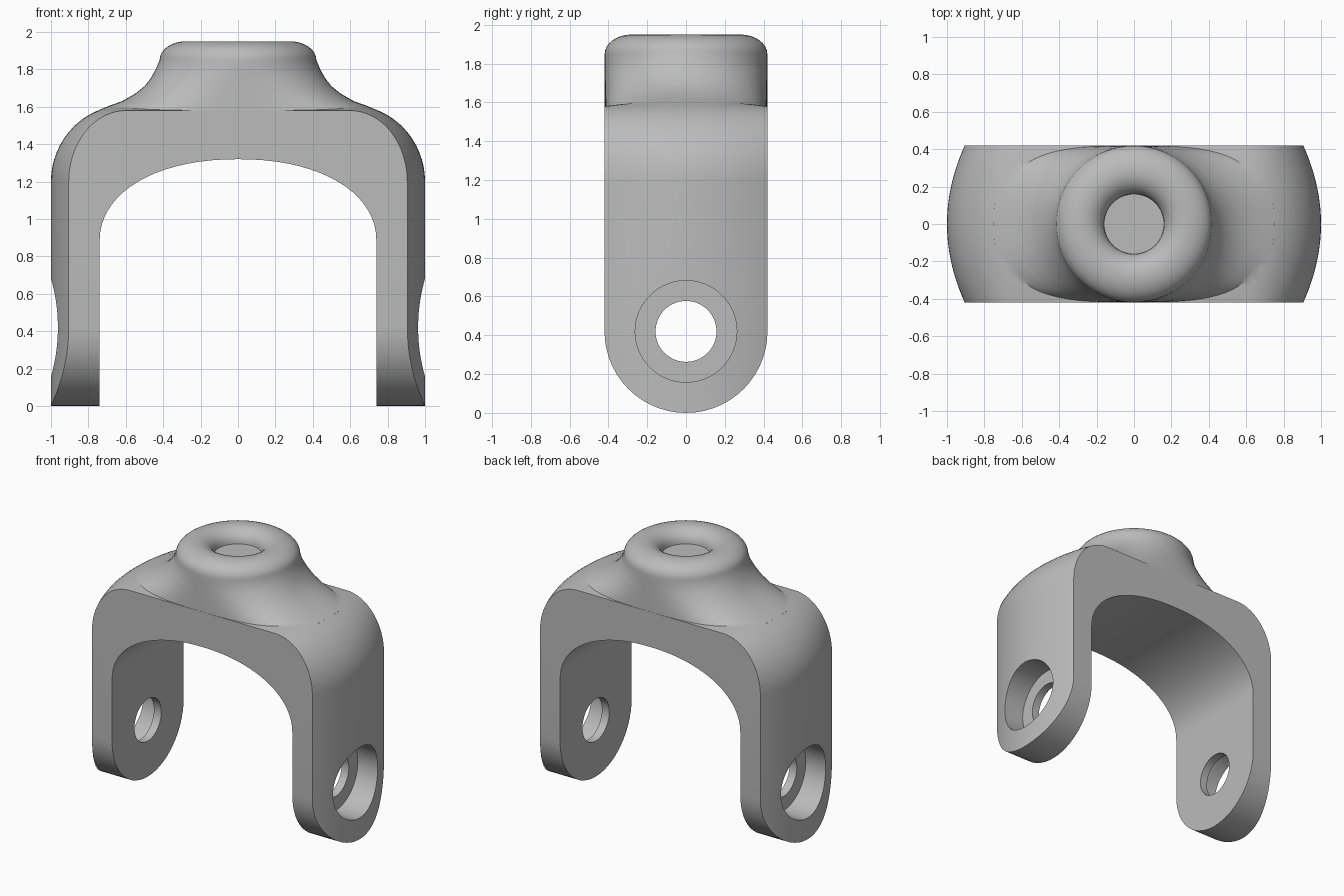
import bpy, bmesh, math
from math import sin, cos, pi, copysign
from mathutils import Matrix

if "Cube" in bpy.data.objects:
    bpy.data.objects.remove(bpy.data.objects["Cube"])

HALF = 0.42      # half depth, also the radius of the rounded leg ends
ROWS = 28        # rows across the depth
ARC = 16         # steps along each shoulder

steel = bpy.data.materials.new("grey_steel")
steel.use_nodes = True
steel.diffuse_color = (0.5, 0.5, 0.5, 1)
steel.node_tree.nodes["Principled BSDF"].inputs["Base Color"].default_value = (0.5, 0.5, 0.5, 1)


def finish(bm, name):
    bmesh.ops.recalc_face_normals(bm, faces=bm.faces)
    mesh = bpy.data.meshes.new(name)
    bm.to_mesh(mesh)
    bm.free()
    mesh.materials.append(steel)
    obj = bpy.data.objects.new(name, mesh)
    bpy.context.collection.objects.link(obj)
    return obj


def power(v, n):
    return copysign(abs(v) ** n, v)


def shoulder(foot, flat, spring, rise, top, n=2.0):
    """Half profile from the foot, up the leg, round the shoulder to the centre."""
    pts = [foot]
    for i in range(ARC + 1):
        a = pi / 2 * i / ARC
        pts.append((flat + (foot[0] - flat) * power(cos(a), 2 / n),
                    spring + rise * power(sin(a), 2 / n)))
    return pts + [(flat * 0.5, top), (0, top)]


def whole(half):
    return half + [(-x, z) for x, z in reversed(half[:-1])]


# Fork: crowned outer skin, plain inner arch, rounded leg ends
def make_fork():
    bm = bmesh.new()
    rings = []
    for j in range(ROWS + 1):
        phi = -pi / 2 + pi * j / ROWS
        y, crown = HALF * sin(phi), cos(phi) ** 2
        low = HALF - HALF * cos(phi)
        edge = shoulder((0.905, low), 0.60, 1.2, 0.38, 1.58)
        mid = shoulder((1.0, low), 0.60, 1.2, 0.41, 1.61)
        outer = [(a + (c - a) * crown, b + (d - b) * crown)
                 for (a, b), (c, d) in zip(edge, mid)]
        inner = [(0.74, low)]
        steps = len(outer) - 2
        for i in range(steps + 1):
            a = pi / 2 * i / steps
            inner.append((0.74 * power(cos(a), 0.93), 0.88 + 0.44 * power(sin(a), 0.93)))
        inner[-1] = (0, 1.32)
        loop = whole(outer) + whole(inner)[::-1]
        rings.append([bm.verts.new((x, y, z)) for x, z in loop])
    n = len(rings[0])
    for r, s in zip(rings, rings[1:]):
        for i in range(n):
            k = (i + 1) % n
            bm.faces.new((r[i], r[k], s[k], s[i]))
    for r in (rings[0], rings[-1]):
        for i in range(n // 2 - 1):
            bm.faces.new((r[i], r[i + 1], r[n - 2 - i], r[n - 1 - i]))
    return finish(bm, "fork_body")


# Neck: flared oval base turning into a round boss with a shallow dimple
def make_neck():
    flare = [(0.78, 1.50), (0.75, 1.58), (0.69, 1.605), (0.62, 1.63), (0.55, 1.67),
             (0.50, 1.71), (0.465, 1.755), (0.44, 1.80)]
    sections = []
    for a, z in flare:
        sections.append((a, HALF - 0.001, z, 2 + 1.2 * max(0, 1.80 - z) / 0.3))
    for i in range(17):
        t = pi * i / 16
        r = 0.28 + 0.139 * cos(t) if i < 8 else 0.28 + 0.12 * cos(t)
        sections.append((r, r, 1.85 + 0.1 * sin(t), 2))
    bm = bmesh.new()
    rings = []
    for a, b, z, n in sections:
        ring = []
        for k in range(72):
            t = 2 * pi * k / 72
            ring.append(bm.verts.new((a * power(cos(t), 2 / n), b * power(sin(t), 2 / n), z)))
        rings.append(ring)
    for r, s in zip(rings, rings[1:]):
        for i in range(72):
            k = (i + 1) % 72
            bm.faces.new((r[i], r[k], s[k], s[i]))
    bm.faces.new(rings[0][::-1])
    bm.faces.new(rings[-1])
    return finish(bm, "neck_boss")


# Pin holes: cylinders lying along x
def make_pin(name, radius, start, end):
    bm = bmesh.new()
    place = Matrix.Translation(((start + end) / 2, 0, HALF)) @ Matrix.Rotation(pi / 2, 4, 'Y')
    bmesh.ops.create_cone(bm, cap_ends=True, segments=64, radius1=radius, radius2=radius,
                          depth=abs(end - start), matrix=place)
    return finish(bm, name)


def combine(target, tool, operation):
    mod = target.modifiers.new(tool.name, 'BOOLEAN')
    mod.operation = operation
    mod.solver = 'EXACT'
    mod.object = tool
    bpy.context.view_layer.objects.active = target
    bpy.ops.object.modifier_apply(modifier=mod.name)
    bpy.data.objects.remove(tool)


fork = make_fork()
combine(fork, make_neck(), 'UNION')
combine(fork, make_pin("pin_hole", 0.157, -1.2, 1.2), 'DIFFERENCE')
for side in (-1, 1):
    combine(fork, make_pin("counterbore", 0.262, side * 0.80, side * 1.2), 'DIFFERENCE')

bpy.ops.object.select_all(action='DESELECT')
fork.select_set(True)
bpy.context.view_layer.objects.active = fork
bpy.ops.object.shade_smooth_by_angle(angle=math.radians(32))
